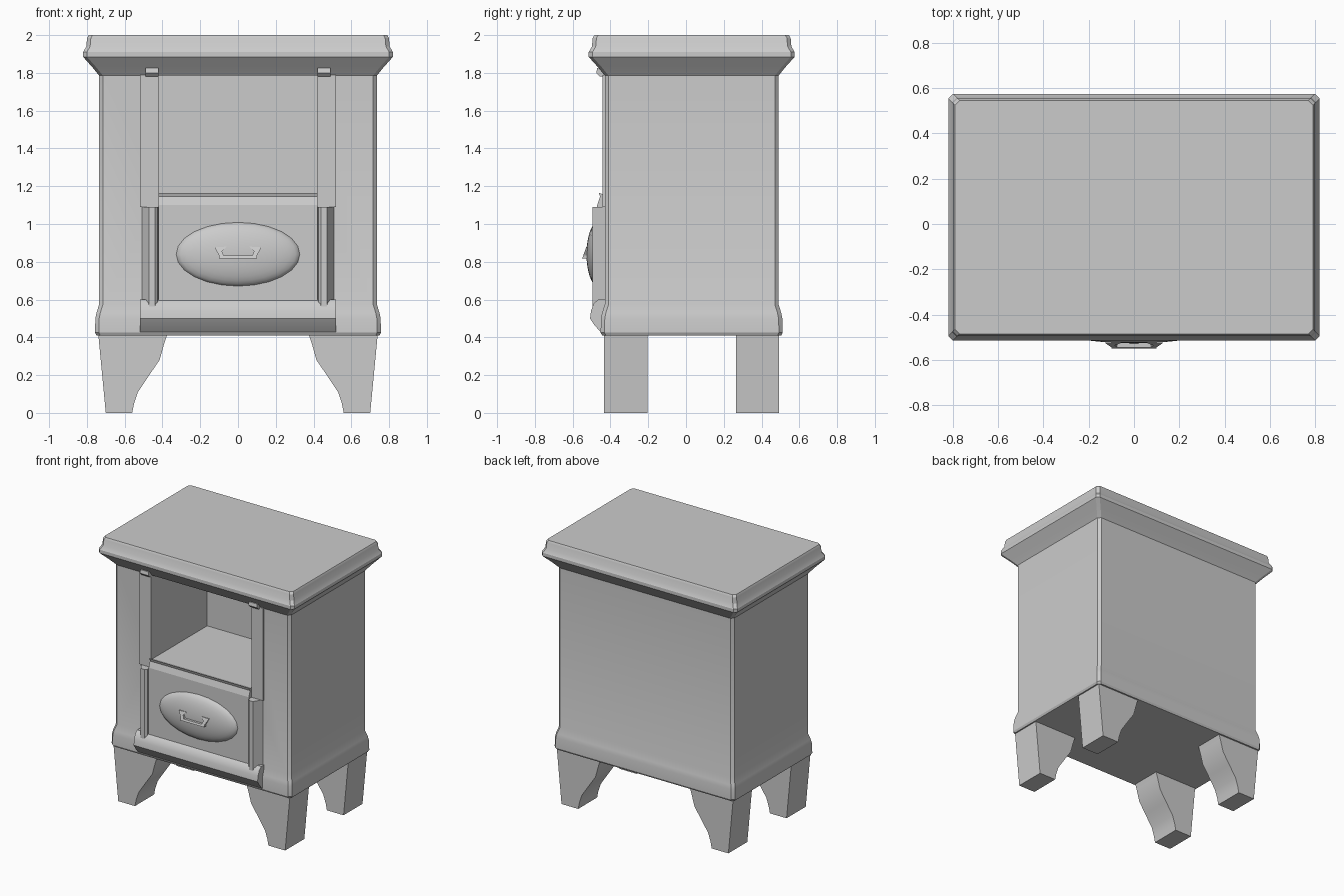
import bpy, bmesh, math
from mathutils import Vector

if "Cube" in bpy.data.objects:
    bpy.data.objects.remove(bpy.data.objects["Cube"])

CY = 0.03            # depth centre of the cabinet
HX, HY = 0.735, 0.46  # half width and half depth of the cabinet


def finish(name, bm, smooth=None):
    bmesh.ops.recalc_face_normals(bm, faces=bm.faces[:])
    me = bpy.data.meshes.new(name)
    bm.to_mesh(me)
    bm.free()
    ob = bpy.data.objects.new(name, me)
    bpy.context.collection.objects.link(ob)
    if smooth:
        bpy.ops.object.select_all(action='DESELECT')
        ob.select_set(True)
        bpy.context.view_layer.objects.active = ob
        bpy.ops.object.shade_smooth_by_angle(angle=math.radians(smooth))
    return ob


def prism(name, pts, axis, a, b, smooth=None):
    """Extrude a 2D outline along x, y or z from a to b."""
    def place(p, t):
        q = list(p)
        q.insert('xyz'.index(axis), t)
        return Vector(q)
    bm = bmesh.new()
    lo = [bm.verts.new(place(p, a)) for p in pts]
    hi = [bm.verts.new(place(p, b)) for p in pts]
    n = len(pts)
    bm.faces.new(lo)
    bm.faces.new(hi)
    for i in range(n):
        j = (i + 1) % n
        bm.faces.new((lo[i], lo[j], hi[j], hi[i]))
    return finish(name, bm, smooth)


def rect(x0, x1, y0, y1):
    return [(x0, y0), (x1, y0), (x1, y1), (x0, y1)]


# Cabinet: chamfered rectangle lofted through a moulding profile (z, offset)
profile = [(0.41, 0.014), (0.425, 0.022), (0.5, 0.02), (0.53, 0.014),
           (0.575, 0), (1.785, 0), (1.83, 0.036), (1.87, 0.072),
           (1.885, 0.085), (1.91, 0.085), (1.94, 0.068), (1.985, 0.064),
           (2.0, 0.055)]
bm = bmesh.new()
rings = []
for z, off in profile:
    x, y, c = HX + off, HY + off, 0.02
    outline = [(x - c, -y), (x, -y + c), (x, y - c), (x - c, y),
               (c - x, y), (-x, y - c), (-x, c - y), (c - x, -y)]
    rings.append([bm.verts.new((px, py + CY, z)) for px, py in outline])
for r, s in zip(rings, rings[1:]):
    for i in range(8):
        j = (i + 1) % 8
        bm.faces.new((r[i], r[j], s[j], s[i]))
bm.faces.new(rings[0])
bm.faces.new(rings[-1])
cabinet = finish("cabinet", bm)

# Open alcove cut into the front
cutter = prism("alcove_cutter", rect(-0.42, 0.42, -0.7, 0.23), 'z', 1.15, 1.785)
cutter.hide_render = True
mod = cabinet.modifiers.new("alcove", 'BOOLEAN')
mod.operation = 'DIFFERENCE'
mod.solver = 'EXACT'
mod.object = cutter
bpy.context.view_layer.objects.active = cabinet
bpy.ops.object.modifier_apply(modifier=mod.name)
bpy.data.objects.remove(cutter)
bpy.ops.object.select_all(action='DESELECT')
cabinet.select_set(True)
bpy.ops.object.shade_smooth_by_angle(angle=math.radians(28))

# Front panel below the alcove, with a small lip on top
prism("front_panel", [(-0.42, 0.55), (-0.47, 0.55), (-0.47, 1.10), (-0.455, 1.145),
                      (-0.462, 1.165), (-0.42, 1.15)], 'x', -0.42, 0.42)

# Rounded roll along the bottom of the front
prism("base_roll", [(-0.42, 0.42), (-0.445, 0.42), (-0.485, 0.465), (-0.508, 0.50),
                    (-0.503, 0.54), (-0.488, 0.58), (-0.465, 0.60), (-0.42, 0.60)],
      'x', -0.52, 0.52, 35)

for s, side in ((-1, "left"), (1, "right")):
    # Short pilaster beside the panel
    prism(side + "_pilaster", [(s * x, y) for x, y in (
        (0.42, -0.42), (0.425, -0.48), (0.44, -0.494), (0.47, -0.494), (0.515, -0.42))],
        'z', 0.5, 1.09, 40)
    # Flat strip beside the alcove, and its small cap
    prism(side + "_strip", rect(s * 0.42, s * 0.52, -0.441, -0.42), 'z', 1.09, 1.79)
    prism(side + "_cap", [(-0.42, 1.78), (-0.455, 1.78), (-0.475, 1.80),
                          (-0.47, 1.825), (-0.43, 1.825)], 'x', s * 0.42, s * 0.49)
    # Curved bracket feet
    foot = [(0.70, 0), (0.74, 0.42), (0.37, 0.43), (0.39, 0.37), (0.415, 0.28),
            (0.47, 0.20), (0.53, 0.11), (0.55, 0.05), (0.56, 0)]
    for where, y0, y1 in (("front", -0.435, -0.205), ("back", 0.265, 0.492)):
        prism(f"{where}_{side}_leg", [(s * x, z) for x, z in foot], 'y', y0, y1, 25)

# Domed oval medallion
bm = bmesh.new()
bmesh.ops.create_uvsphere(bm, u_segments=24, v_segments=16, radius=1)
for v in bm.verts:
    x, y, z = v.co
    v.co = (x * 0.33, -0.465 - z * 0.062, 0.84 + y * 0.17)
finish("oval_medallion", bm, 40)

# Handle, leaning outward at the bottom
half = [(0.10, 0.817), (0.105, 0.835), (0.122, 0.855), (0.105, 0.88), (0.05, 0.88),
        (0.07, 0.862), (0.085, 0.845), (0.078, 0.833)]
half = [(0.10, 0.817), (0.10, 0.832), (0.125, 0.878), (0.06, 0.88),
        (0.085, 0.855), (0.075, 0.832)]
outline = half + [(-x, z) for x, z in reversed(half)]
handle = prism("handle", outline, 'y', -0.538, -0.51)
for v in handle.data.vertices:
    v.co.y -= (0.85 - v.co.z) * 0.36
